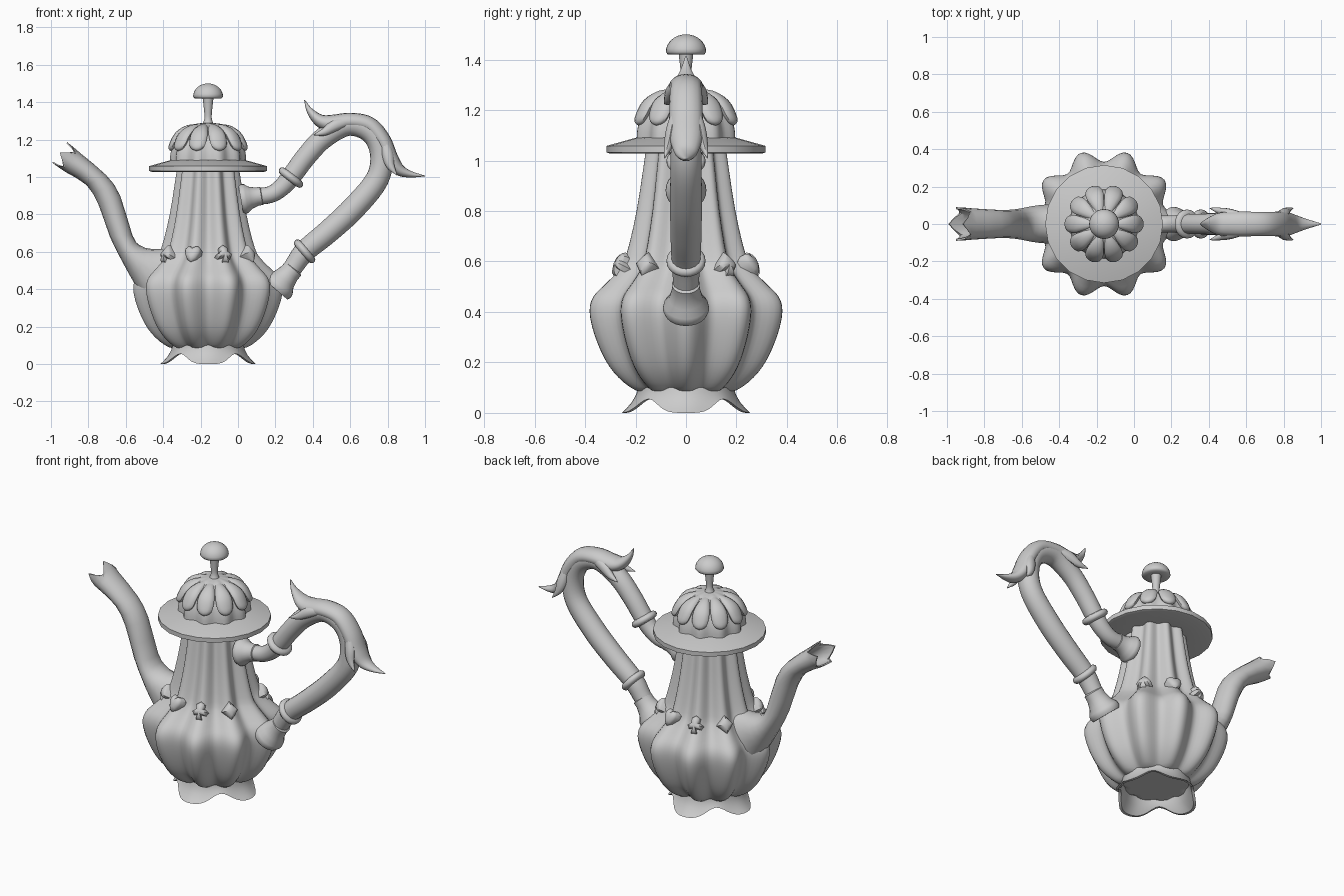
import bpy, bmesh
from math import sin, cos, pi, radians
from mathutils import Vector, Matrix

AX = -0.16  # x of the pot's vertical axis


def loft(name, rings, cap=True, angle=40, move=None):
    """Skin a list of equal-length point rings."""
    bm = bmesh.new()
    vs = [[bm.verts.new(p) for p in ring] for ring in rings]
    n = len(rings[0])
    for a, b in zip(vs, vs[1:]):
        for i in range(n):
            j = (i + 1) % n
            bm.faces.new((a[i], a[j], b[j], b[i]))
    if cap:
        bm.faces.new(vs[0])
        bm.faces.new(vs[-1])
    bmesh.ops.recalc_face_normals(bm, faces=bm.faces)
    if move:
        bm.transform(move)
    me = bpy.data.meshes.new(name)
    bm.to_mesh(me)
    bm.free()
    me.polygons.foreach_set("use_smooth", [True] * len(me.polygons))
    me.set_sharp_from_angle(angle=radians(angle))
    ob = bpy.data.objects.new(name, me)
    bpy.context.collection.objects.link(ob)
    return ob


def spline(rows, steps):
    """Catmull-Rom through rows of numbers."""
    rows = [Vector(r) for r in rows]
    p = [rows[0] * 2 - rows[1]] + rows + [rows[-1] * 2 - rows[-2]]
    out = []
    for i in range(1, len(p) - 2):
        a, b, c, d = p[i - 1:i + 3]
        for s in range(steps):
            t = s / steps
            out.append(0.5 * (2 * b + (c - a) * t + (2 * a - 5 * b + 4 * c - d) * t * t
                              + (3 * b - a - 3 * c + d) * t ** 3))
    return out + [rows[-1]]


def lathe(name, prof, sides, lobes=0, depth=0, steps=1, cap=True, angle=40):
    """Revolve (r, z) about the pot axis, optionally fluted."""
    if steps > 1:
        prof = spline(prof, steps)
    rings = []
    for r, z in prof:
        ring = []
        for i in range(sides):
            t = 2 * pi * i / sides
            q = max(r, 0.001) * (1 - depth / 2 * (1 - cos(lobes * t)))
            ring.append((AX + q * cos(t), q * sin(t), z))
        rings.append(ring)
    return loft(name, rings, cap, angle)


def sweep(name, rows, sides=14, steps=5, angle=40, move=None):
    """Tube along rows of (x, y, z, thickness in plane, half width in y)."""
    rows = spline([Vector(r) for r in rows], steps) if steps > 1 else [Vector(r) for r in rows]
    pts = [Vector(r[:3]) for r in rows]
    rings = []
    for i, c in enumerate(pts):
        t = (pts[min(i + 1, len(pts) - 1)] - pts[max(i - 1, 0)]).normalized()
        n = t.cross(Vector((0, 1, 0))).normalized()
        b = n.cross(t)
        h, w = max(rows[i][3], 0.001), max(rows[i][4], 0.001)
        rings.append([c + n * h * cos(2 * pi * k / sides) + b * w * sin(2 * pi * k / sides)
                      for k in range(sides)])
    return loft(name, rings, True, angle, move)


# Fluted body and neck
lathe("body", [(0.15, 0.085), (0.21, 0.09), (0.28, 0.14), (0.335, 0.21), (0.38, 0.31), (0.4, 0.4),
               (0.385, 0.46), (0.335, 0.51), (0.285, 0.56), (0.25, 0.62), (0.205, 0.8), (0.165, 1.05)],
      120, 10, 0.17, steps=3)

# Foot ring with four flared feet
rings = []
for f, inner in [(0, 0), (0.3, 0), (0.6, 0), (0.85, 0), (1, 0), (1, 0.015), (0.6, 0.015), (0, 0.015)]:
    ring = []
    for i in range(64):
        t = 2 * pi * i / 64
        k = (1 + cos(4 * t)) / 2
        r = 0.19 + f * f * (0.02 + 0.045 * k) - inner
        z = 0.11 - f * (0.11 - 0.055 * (1 - k) ** 2)
        ring.append((AX + r * cos(t), r * sin(t), z))
    rings.append(ring)
loft("foot", rings, False)

# Lid: brim, fluted dome, petals, knob
lathe("lid_brim", [(0.13, 1.04), (0.3, 1.027), (0.315, 1.032), (0.315, 1.058), (0.2, 1.09), (0.1, 1.1)],
      20, angle=25)
lathe("lid_dome", [(0.205, 1.07), (0.2, 1.13), (0.18, 1.19), (0.14, 1.245), (0.08, 1.28), (0.02, 1.29)],
      80, 10, 0.1, steps=3)
for k in range(10):
    sweep(f"lid_petal_{k}", [(0.04, 0, 1.278, 0.006, 0.01), (0.105, 0, 1.26, 0.018, 0.032),
                             (0.155, 0, 1.225, 0.023, 0.047), (0.185, 0, 1.175, 0.022, 0.045),
                             (0.197, 0, 1.15, 0.016, 0.028), (0.2, 0, 1.14, 0.003, 0.004)],
          12, 3, move=Matrix.Translation((AX, 0, 0)) @ Matrix.Rotation(2 * pi * k / 10, 4, 'Z'))
lathe("knob_stem", [(0.035, 1.27), (0.02, 1.31), (0.022, 1.36), (0.03, 1.43)], 20, steps=3)
lathe("knob_cap", [(0.03, 1.425), (0.072, 1.42), (0.08, 1.43)]
      + [(0.08 * cos(a), 1.43 + 0.07 * sin(a)) for a in [pi / 16 * i for i in range(1, 9)]], 28, angle=60)

# Spout: lower edge, upper edge, half width
secs = spline([(-0.46, 0.27, -0.34, 0.62, 0.11), (-0.565, 0.45, -0.46, 0.615, 0.1),
               (-0.62, 0.55, -0.525, 0.635, 0.09), (-0.685, 0.68, -0.565, 0.69, 0.08),
               (-0.745, 0.85, -0.63, 0.9, 0.075), (-0.81, 0.957, -0.705, 1.01, 0.077),
               (-0.92, 1.025, -0.84, 1.125, 0.085), (-0.965, 1.055, -0.885, 1.165, 0.09)], 2)


def spout_ring(s, k=1.0, teeth=0.0):
    lo, up = Vector((s[0], 0, s[1])), Vector((s[2], 0, s[3]))
    out = Vector((-0.8, 0, 0.6))
    return [(lo + up) / 2 + (up - lo) / 2 * k * cos(2 * pi * i / 16)
            + Vector((0, s[4] * k * sin(2 * pi * i / 16), 0))
            + out * teeth * cos(4 * 2 * pi * i / 16) for i in range(16)]


loft("spout", [spout_ring(s) for s in secs[:-1]]
     + [spout_ring(secs[-1], 1, 0.035), spout_ring(secs[-1], 0.9, 0.035)]
     + [spout_ring(s, 0.8) for s in secs[-3:-8:-1]])

# Handle tube with flared sockets and collars
H = [(0.08, 0.895, 0.045), (0.17, 0.905, 0.045), (0.235, 0.945, 0.048), (0.29, 1.01, 0.053),
     (0.365, 1.11, 0.055), (0.46, 1.21, 0.057), (0.59, 1.28, 0.06), (0.71, 1.24, 0.06),
     (0.765, 1.13, 0.06), (0.745, 0.99, 0.062), (0.62, 0.835, 0.064), (0.48, 0.705, 0.062),
     (0.36, 0.605, 0.058), (0.3, 0.525, 0.052), (0.25, 0.45, 0.05)]
sweep("handle", [(x, 0, z, r, r) for x, z, r in H], 18)


def turned(name, a, b, prof):
    """Turned fitting between points a and b: (fraction, radius)."""
    a, b = Vector((a[0], 0, a[1])), Vector((b[0], 0, b[1]))
    t = (b - a).normalized()
    n, y = t.cross(Vector((0, 1, 0))), Vector((0, 1, 0))
    loft(name, [[a.lerp(b, f) + (n * cos(k * pi / 12) + y * sin(k * pi / 12)) * r for k in range(24)]
                for f, r in prof])


flare = [(0, 0.085), (0.12, 0.092), (0.25, 0.088), (0.45, 0.068), (0.75, 0.056), (0.95, 0.056), (1, 0.045)]
turned("upper_socket", (0.015, 0.88), (0.13, 0.9), [(f, r * 0.88) for f, r in flare])
turned("lower_socket", (0.2, 0.4), (0.3, 0.515), flare)
collar = [(0, 0.05), (0.1, 0.068), (0.35, 0.077), (0.65, 0.077), (0.9, 0.068), (1, 0.05)]
turned("upper_collar", (0.27, 0.98), (0.296, 1.014), collar)
turned("lower_collar", (0.34, 0.588), (0.373, 0.616), collar)

# Leaf sheath on the outside of the handle, curling out at both tips
sweep("handle_leaf", [(0.355, 0, 1.412, 0.002, 0.003), (0.385, 0, 1.352, 0.018, 0.025),
                      (0.44, 0, 1.3, 0.035, 0.055), (0.51, 0, 1.285, 0.048, 0.066),
                      (0.6, 0, 1.298, 0.045, 0.066), (0.7, 0, 1.278, 0.045, 0.064),
                      (0.77, 0, 1.2, 0.045, 0.066), (0.815, 0, 1.1, 0.042, 0.066),
                      (0.86, 0, 1.04, 0.032, 0.05), (0.92, 0, 1.015, 0.018, 0.028),
                      (1.0, 0, 1.005, 0.002, 0.003)], 16)
for s, side in ((-1, "front"), (1, "back")):
    sweep(f"upper_leaflet_{side}", [(0.6, s * 0.04, 1.3, 0.02, 0.015), (0.52, s * 0.058, 1.275, 0.03, 0.022),
                                    (0.46, s * 0.07, 1.24, 0.02, 0.018), (0.405, s * 0.085, 1.225, 0.002, 0.002)], 10)
    sweep(f"lower_leaflet_{side}", [(0.78, s * 0.04, 1.2, 0.02, 0.015), (0.8, s * 0.058, 1.12, 0.03, 0.022),
                                    (0.815, s * 0.07, 1.06, 0.022, 0.018), (0.85, s * 0.085, 1.01, 0.002, 0.002)], 10)

# Raised card-suit ornaments: half outlines (x, z), bottom to top
SUITS = {
    "spade": [(0, -0.05), (0.018, -0.05), (0.008, -0.022), (0.03, -0.025), (0.043, -0.008), (0.03, 0.018), (0, 0.052)],
    "heart": [(0, -0.05), (0.025, -0.03), (0.042, 0.005), (0.042, 0.03), (0.028, 0.045), (0.01, 0.042), (0, 0.034)],
    "club": [(0, -0.05), (0.018, -0.05), (0.008, -0.022), (0.034, -0.025), (0.044, -0.005), (0.022, 0.012),
             (0.024, 0.035), (0, 0.052)],
    "diamond": [(0, -0.052), (0.022, -0.027), (0.044, 0), (0.022, 0.027), (0, 0.052)],
}
names = list(SUITS)
for k, deg in enumerate((-144, -108, -72, -36, 36, 72, 108, 144)):
    suit = names[k % 4]
    half = SUITS[suit]
    outline = half + [(-x, z) for x, z in half[-2:0:-1]]
    rings = [[(d, x * s, z * s) for x, z in outline]
             for d, s in ((-0.03, 1), (0.008, 1), (0.02, 0.85), (0.028, 0.5), (0.03, 0.1))]
    place = (Matrix.Translation((AX, 0, 0)) @ Matrix.Rotation(radians(deg), 4, 'Z')
             @ Matrix.Translation((0.267, 0, 0.585)) @ Matrix.Rotation(radians(-26), 4, 'Y'))
    loft(f"{suit}_ornament_{k}", rings, move=place)
